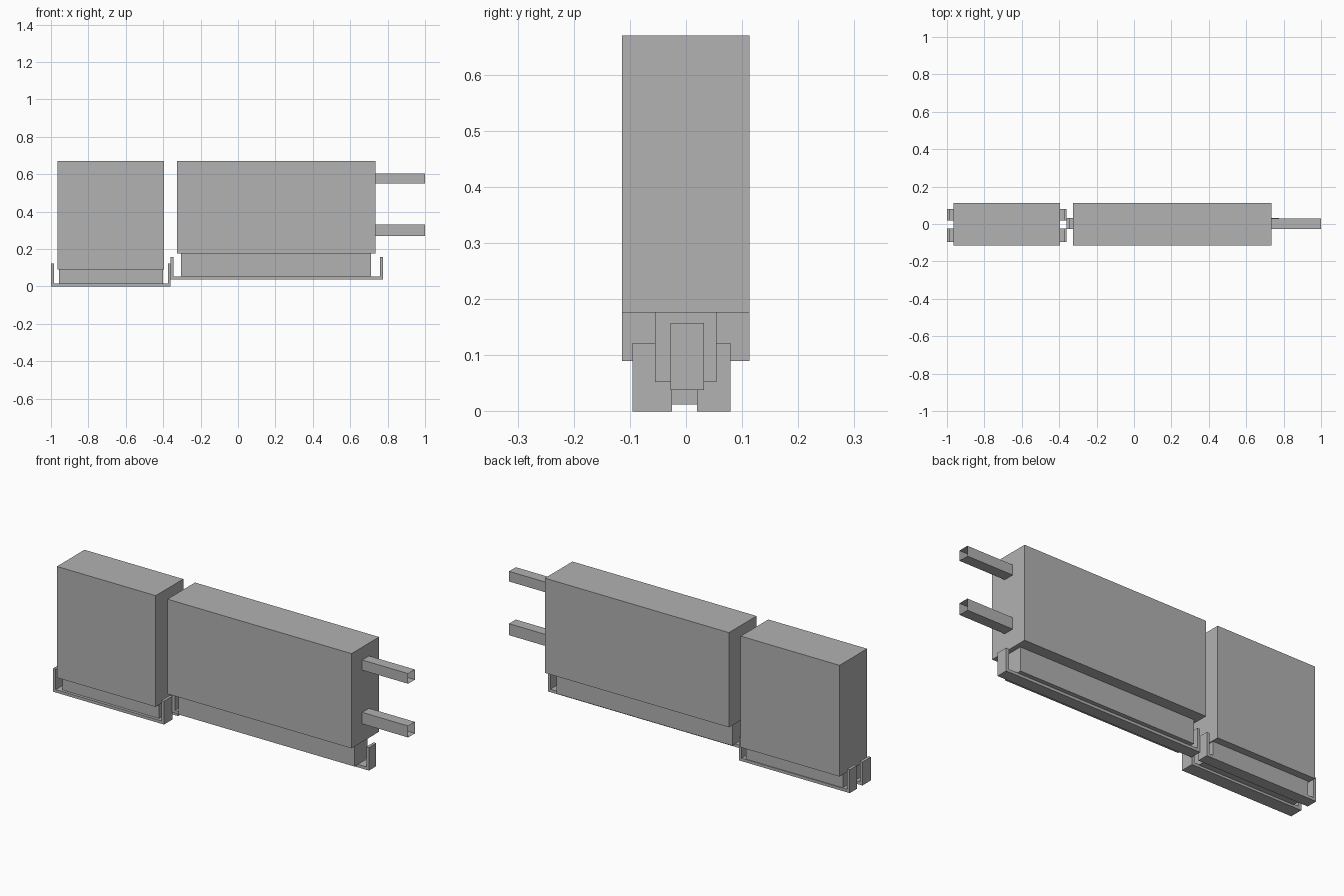
import bpy
import bmesh

old = bpy.data.objects.get("Cube")
if old:
    bpy.data.objects.remove(old, do_unlink=True)

grey = bpy.data.materials.new("plain grey")
grey.use_nodes = True
color = (0.445, 0.445, 0.445, 1)
grey.diffuse_color = color
grey.node_tree.nodes["Principled BSDF"].inputs["Base Color"].default_value = color


def finish(name, bm):
    mesh = bpy.data.meshes.new(name)
    bm.to_mesh(mesh)
    bm.free()
    mesh.materials.append(grey)
    obj = bpy.data.objects.new(name, mesh)
    bpy.context.collection.objects.link(obj)
    return obj


def box(name, xs, ys, zs, open_ends=False):
    bm = bmesh.new()
    bmesh.ops.create_cube(bm, size=1)
    for v in bm.verts:
        v.co = [r[0] if c < 0 else r[1] for c, r in zip(v.co, (xs, ys, zs))]
    if open_ends:
        bm.normal_update()
        ends = [f for f in bm.faces if abs(f.normal.x) > 0.9]
        bmesh.ops.delete(bm, geom=ends, context="FACES_ONLY")
    return finish(name, bm)


def bracket(name, xs, ys, zs, t=0.015):
    """U-shaped channel: flat base with an upright at each end."""
    (a, b), (lo, hi) = xs, zs
    profile = [(a, lo), (b, lo), (b, hi), (b - t, hi),
               (b - t, lo + t), (a + t, lo + t), (a + t, hi), (a, hi)]
    bm = bmesh.new()
    face = bm.faces.new([bm.verts.new((x, ys[0], z)) for x, z in profile])
    ext = bmesh.ops.extrude_face_region(bm, geom=[face])
    verts = [g for g in ext["geom"] if isinstance(g, bmesh.types.BMVert)]
    bmesh.ops.translate(bm, verts=verts, vec=(0, ys[1] - ys[0], 0))
    bmesh.ops.recalc_face_normals(bm, faces=bm.faces)
    return finish(name, bm)


# Short block standing on two parallel brackets
depth = (-0.114, 0.113)
box("short_block", (-0.965, -0.395), depth, (0.09, 0.67))
box("short_block_plinth", (-0.957, -0.4), (-0.08, 0.075), (0.012, 0.09))
bracket("short_front_bracket", (-1, -0.36), (-0.095, -0.025), (0, 0.122))
bracket("short_back_bracket", (-1, -0.36), (0.02, 0.079), (0, 0.122))

# Long block standing on one central bracket
box("long_block", (-0.327, 0.735), depth, (0.176, 0.67))
box("long_block_plinth", (-0.305, 0.71), (-0.055, 0.054), (0.052, 0.176))
bracket("long_bracket", (-0.36, 0.775), (-0.028, 0.032), (0.038, 0.158))

# Hollow square prongs on the end of the long block
for name, zs in (("upper_prong", (0.55, 0.603)), ("lower_prong", (0.27, 0.33))):
    box(name, (0.735, 1), (-0.026, 0.03), zs, open_ends=True)
